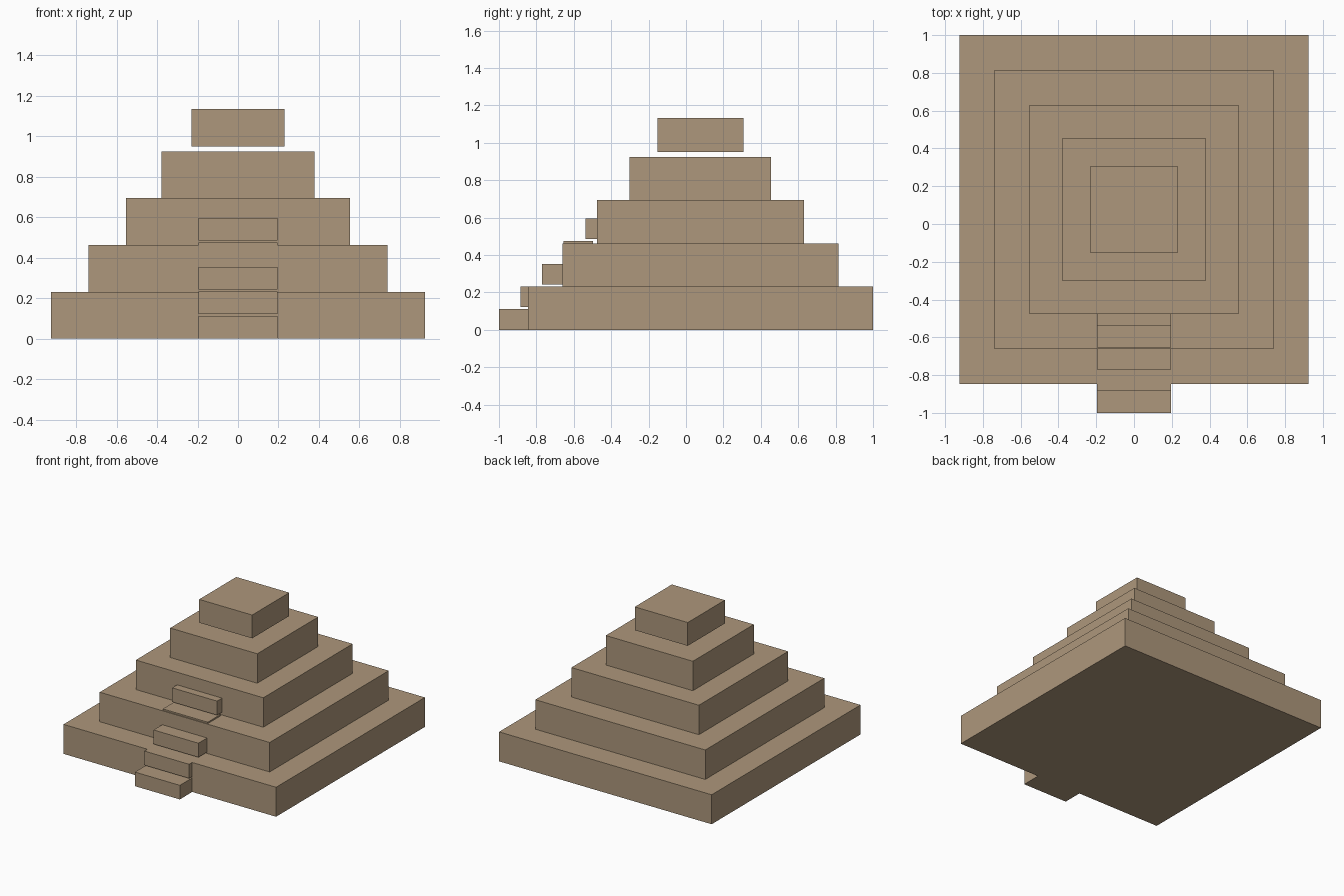
import bpy

if "Cube" in bpy.data.objects:
    bpy.data.objects.remove(bpy.data.objects["Cube"])

sandstone = bpy.data.materials.new("sandstone")
sandstone.diffuse_color = (0.42, 0.31, 0.20, 1.0)
sandstone.use_nodes = True
sandstone.node_tree.nodes["Principled BSDF"].inputs["Base Color"].default_value = sandstone.diffuse_color


def box(name, x, y, z):
    """Axis-aligned box from (min, max) ranges."""
    lo, hi = zip(x, y, z)
    bpy.ops.mesh.primitive_cube_add(size=1, location=[(a + b) / 2 for a, b in zip(lo, hi)])
    ob = bpy.context.object
    ob.name = name
    ob.scale = [b - a for a, b in zip(lo, hi)]
    bpy.ops.object.transform_apply(location=False, rotation=False, scale=True)
    ob.data.materials.append(sandstone)


CY = 0.077      # pyramid centre, pushed back by the stair
TIER_H = 0.2313

# Four stacked terraces
for i, half in enumerate((0.923, 0.738, 0.5535, 0.378)):
    box(f"terrace_{i + 1}", (-half, half), (CY - half, CY + half),
        (i * TIER_H, (i + 1) * TIER_H))

# Shrine block, hovering slightly above the top terrace
box("shrine", (-0.23, 0.23), (CY - 0.23, CY + 0.23), (0.95, 1.133))

# Front stair: five blocks climbing into the terraces
for i in range(5):
    y, z = -1 + i * 0.1154, i * 0.1212
    box(f"stair_step_{i + 1}", (-0.195, 0.195), (y, y + 0.156), (z, z + 0.1105))
